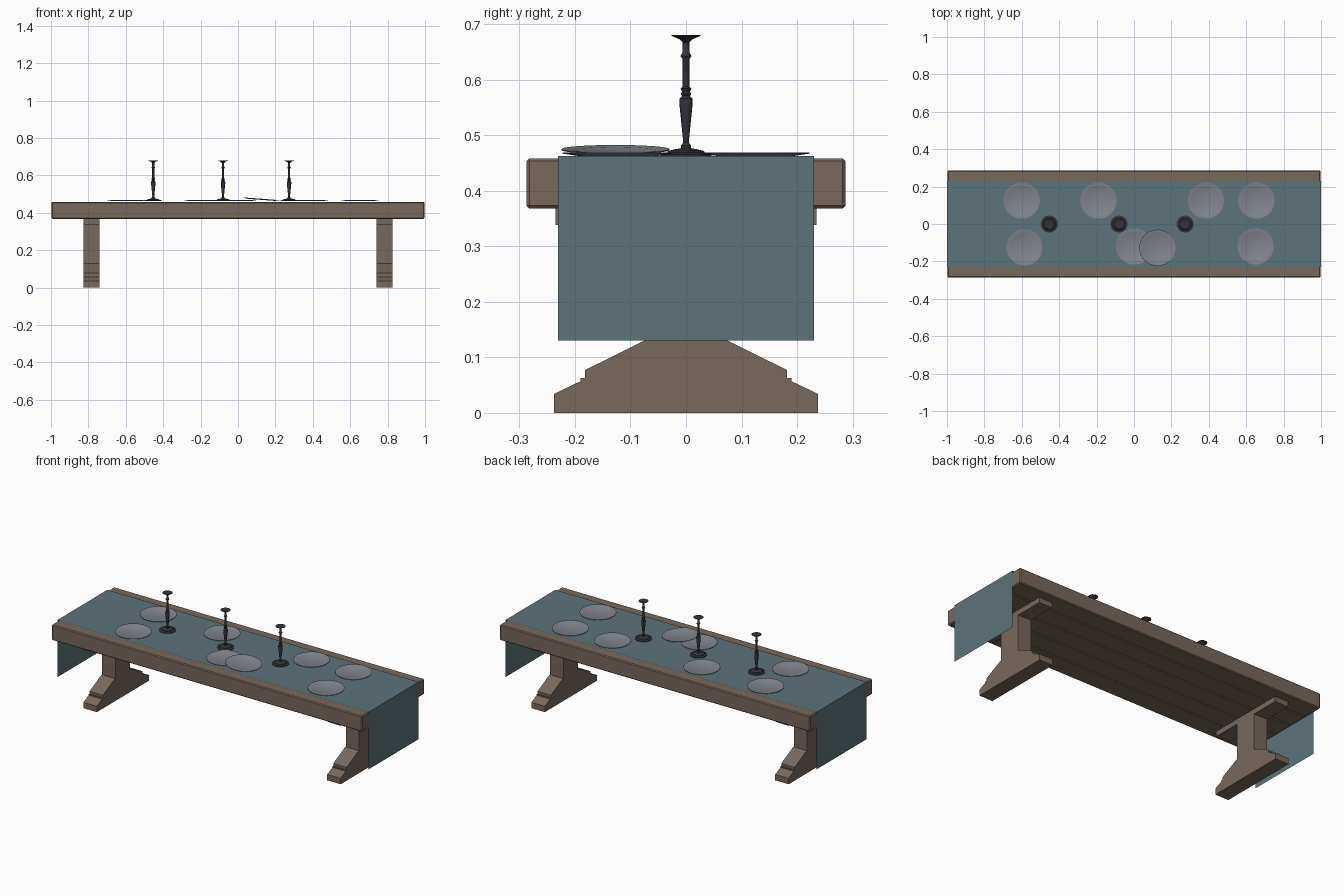
import bpy, bmesh, math
from mathutils import Matrix

if "Cube" in bpy.data.objects:
    bpy.data.objects.remove(bpy.data.objects["Cube"])


def material(name, rgb):
    m = bpy.data.materials.new(name)
    m.diffuse_color = (*rgb, 1)
    m.use_nodes = True
    m.node_tree.nodes["Principled BSDF"].inputs["Base Color"].default_value = m.diffuse_color
    return m


WOOD = material("wood", (0.19, 0.14, 0.107))
CLOTH = material("cloth", (0.107, 0.174, 0.195))
PEWTER = material("pewter", (0.22, 0.24, 0.27))
IRON = material("iron", (0.034, 0.034, 0.042))


def finish(name, bm, mat, smooth=False):
    bmesh.ops.recalc_face_normals(bm, faces=bm.faces)
    me = bpy.data.meshes.new(name)
    bm.to_mesh(me)
    bm.free()
    me.materials.append(mat)
    ob = bpy.data.objects.new(name, me)
    bpy.context.collection.objects.link(ob)
    if smooth:
        bpy.context.view_layer.objects.active = ob
        ob.select_set(True)
        bpy.ops.object.shade_smooth_by_angle(angle=math.radians(35))
        ob.select_set(False)
    return ob


def box(name, lo, hi, mat, bevel=0):
    bm = bmesh.new()
    size = [h - l for l, h in zip(lo, hi)]
    mid = [(h + l) / 2 for l, h in zip(lo, hi)]
    bmesh.ops.create_cube(bm, size=1, matrix=Matrix.Translation(mid) @ Matrix.Diagonal((*size, 1)))
    ob = finish(name, bm, mat)
    if bevel:
        mod = ob.modifiers.new("bevel", 'BEVEL')
        mod.width, mod.segments = bevel, 1
    return ob


def extrude_x(name, outline, x0, x1, mat):
    bm = bmesh.new()
    face = bm.faces.new([bm.verts.new((x0, y, z)) for y, z in outline])
    ext = bmesh.ops.extrude_face_region(bm, geom=[face])
    verts = [g for g in ext["geom"] if isinstance(g, bmesh.types.BMVert)]
    bmesh.ops.translate(bm, verts=verts, vec=(x1 - x0, 0, 0))
    return finish(name, bm, mat)


def lathe(name, profile, sides, mat):
    bm = bmesh.new()
    vs = [bm.verts.new((r, 0, z)) for r, z in profile]
    edges = [bm.edges.new(p) for p in zip(vs, vs[1:])]
    bmesh.ops.spin(bm, geom=vs + edges, cent=(0, 0, 0), axis=(0, 0, 1),
                   angle=math.tau, steps=sides)
    bmesh.ops.remove_doubles(bm, verts=bm.verts, dist=1e-5)
    return finish(name, bm, mat, smooth=True)


# Tabletop of long planks
PLANKS, HALF = 5, 0.287
w = 2 * HALF / PLANKS
for i in range(PLANKS):
    y = -HALF + i * w
    box(f"top_plank_{i + 1}", (-0.997, y, 0.368), (0.997, y + w, 0.458), WOOD, 0.005)

# Trestle legs: stepped foot, column and top brace in one outline
half = [(0.238, 0), (0.238, 0.034), (0.19, 0.057), (0.19, 0.063), (0.182, 0.063),
        (0.182, 0.077), (0.075, 0.13), (0.068, 0.13), (0.068, 0.338),
        (0.235, 0.338), (0.235, 0.372)]
outline = half + [(-y, z) for y, z in reversed(half)]
for side, x in (("left", -0.783), ("right", 0.783)):
    extrude_x(f"{side}_trestle_leg", outline, x - 0.043, x + 0.043, WOOD)

# Table runner draped over both ends
bm = bmesh.new()
rows = [[bm.verts.new((x, y, z)) for y in (-0.23, 0.23)]
        for x, z in ((-1, 0.13), (-1, 0.462), (1, 0.462), (1, 0.13))]
for a, b in zip(rows, rows[1:]):
    bm.faces.new((a[0], b[0], b[1], a[1]))
finish("table_runner", bm, CLOTH)

# Plates; the last one leans on its neighbour
plate = [(0, 0.0), (0.07, 0.0), (0.097, 0.004), (0.097, 0.006),
         (0.074, 0.004), (0.069, 0.002), (0, 0.002)]
spots = [(-0.6, 0.125), (-0.19, 0.125), (0.385, 0.125), (0.655, 0.125),
         (-0.585, -0.125), (0, -0.12), (0.65, -0.12)]
for i, (x, y) in enumerate(spots):
    lathe(f"plate_{i + 1}", plate, 32, PEWTER).location = (x, y, 0.4627)
leaning = lathe("leaning_plate", plate, 32, PEWTER)
leaning.location = (0.125, -0.127, 0.469)
leaning.rotation_euler = (0, math.radians(4.3), 0)

# Turned candlesticks
stick = [(0, 0), (0.046, 0), (0.046, 0.003), (0.034, 0.006), (0.032, 0.009),
         (0.02, 0.012), (0.009, 0.014), (0.009, 0.019), (0.005, 0.024),
         (0.006, 0.035), (0.012, 0.095), (0.012, 0.103), (0.007, 0.108),
         (0.010, 0.112), (0.007, 0.116), (0.010, 0.121), (0.006, 0.125),
         (0.006, 0.174), (0.010, 0.180), (0.006, 0.186), (0.006, 0.204),
         (0.012, 0.210), (0.026, 0.216), (0.026, 0.218), (0.01, 0.216), (0, 0.216)]
for i, x in enumerate((-0.453, -0.08, 0.273)):
    lathe(f"candlestick_{i + 1}", stick, 16, IRON).location = (x, 0, 0.4625)
